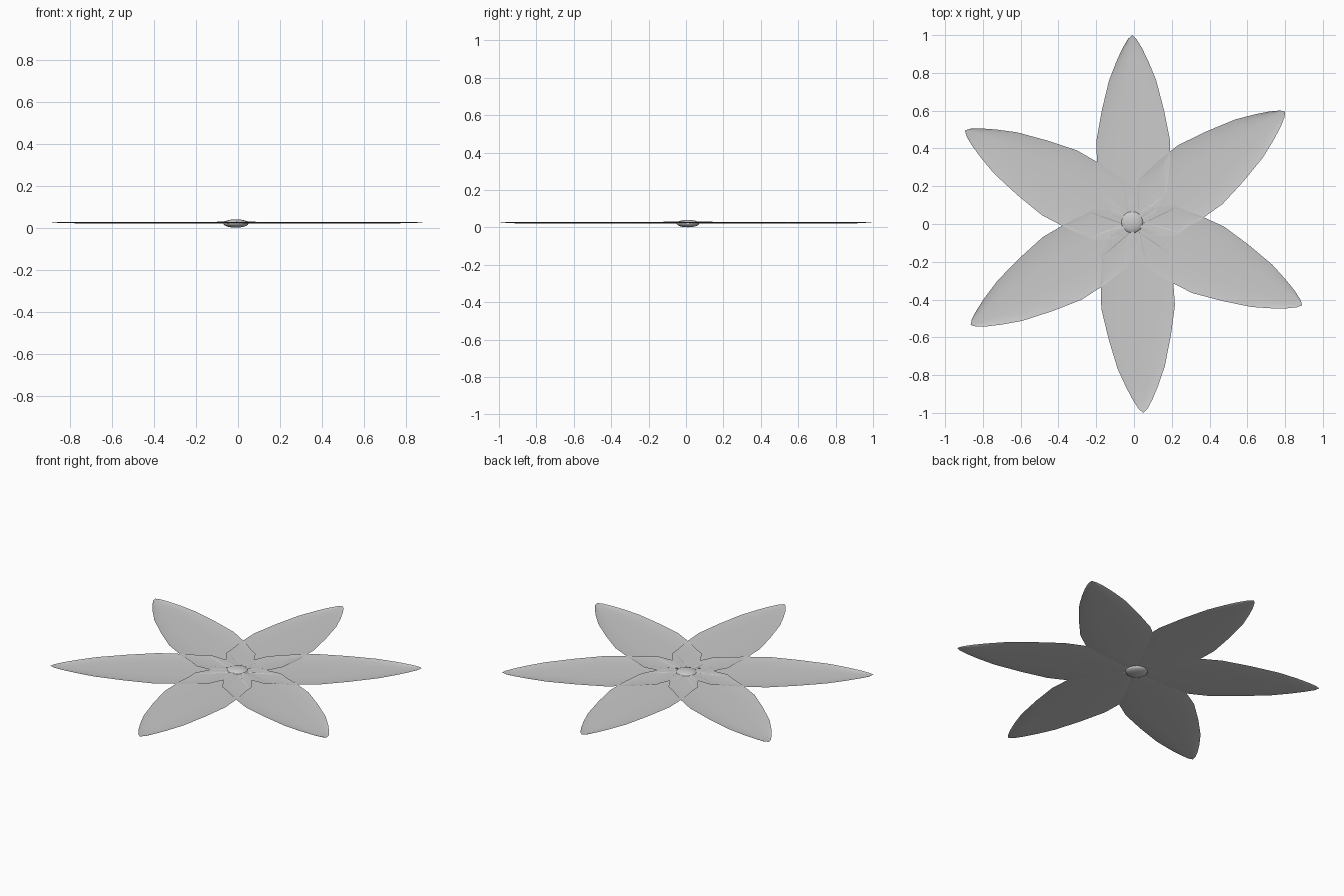
import bpy, bmesh, math
from mathutils import Vector

if "Cube" in bpy.data.objects:
    bpy.data.objects.remove(bpy.data.objects["Cube"])


def leaf(name, tip, profile, z_mid, z_rim, face_up, center=(0, 0), cols=(-1, -.93, -.7, -.35, 0, .35, .7, .93, 1)):
    """Thin cupped leaf running from center to tip; profile = (fraction, half width)."""
    c = Vector(center)
    axis = Vector(tip) - c
    side = Vector((-axis.y, axis.x)).normalized()
    bm = bmesh.new()
    rows = []
    for t, w in profile:
        tip_lift = max(0, (t - 0.9) / 0.1) ** 2
        row = []
        for s in cols:
            p = c + axis * t + side * (w * s)
            lift = max(abs(s) ** 4, tip_lift)
            row.append(bm.verts.new((p.x, p.y, z_mid + (z_rim - z_mid) * lift)))
        rows.append(row)
    for a, b in zip(rows, rows[1:]):
        for i in range(len(cols) - 1):
            quad = [a[i], a[i + 1], b[i + 1], b[i]]
            bm.faces.new(quad)
    bmesh.ops.remove_doubles(bm, verts=bm.verts, dist=1e-5)
    bm.normal_update()
    flip = [f for f in bm.faces if (f.normal.z > 0) != face_up]
    bmesh.ops.reverse_faces(bm, faces=flip)
    for f in bm.faces:
        f.smooth = True
    mesh = bpy.data.meshes.new(name)
    bm.to_mesh(mesh)
    bm.free()
    obj = bpy.data.objects.new(name, mesh)
    bpy.context.collection.objects.link(obj)
    return obj


# Six large petals, underside facing out
petal_profile = [(.04, .02), (.1, .10), (.16, .175), (.3, .192), (.44, .195), (.6, .165),
                 (.76, .125), (.86, .085), (.93, .052), (.98, .022), (1, 0)]
tips = [(-.01, 1.0), (.80, .595), (.89, -.43), (.05, -1.0), (-.865, -.535), (-.895, .495)]
for i, tip in enumerate(tips):
    leaf(f"petal_{i + 1}", tip, petal_profile, .022, .029, False)

# Upturned folds where neighbouring petals overlap
fold_profile = [(.12, .03), (.3, .075), (.62, .08), (.85, .035), (1, 0)]
fold_cols = (-1, -.5, 0, .5, 1)
for i, tip in enumerate(tips):
    mid = (Vector(tip).normalized() + Vector(tips[(i + 1) % 6]).normalized()).normalized()
    leaf(f"petal_fold_{i + 1}", mid * .35, fold_profile, .027, .029, True, cols=fold_cols)

# Small pointed stamens around the middle
stamen_profile = [(.3, .006), (.65, .02), (1, 0)]
for i, tip in enumerate(tips):
    leaf(f"stamen_{i + 1}", Vector((-.01, .01)) + Vector(tip).normalized() * .145,
         stamen_profile, .032, .03, True, center=(-.01, .01), cols=(-1, 0, 1))

# Flattened round centre
bpy.ops.mesh.primitive_uv_sphere_add(segments=20, ring_count=12, radius=1, location=(-.01, .01, .021))
heart = bpy.context.object
heart.name = "flower_centre"
heart.scale = (.06, .06, .02)
bpy.ops.object.transform_apply(location=False, rotation=False, scale=True)
bpy.ops.object.shade_smooth()
